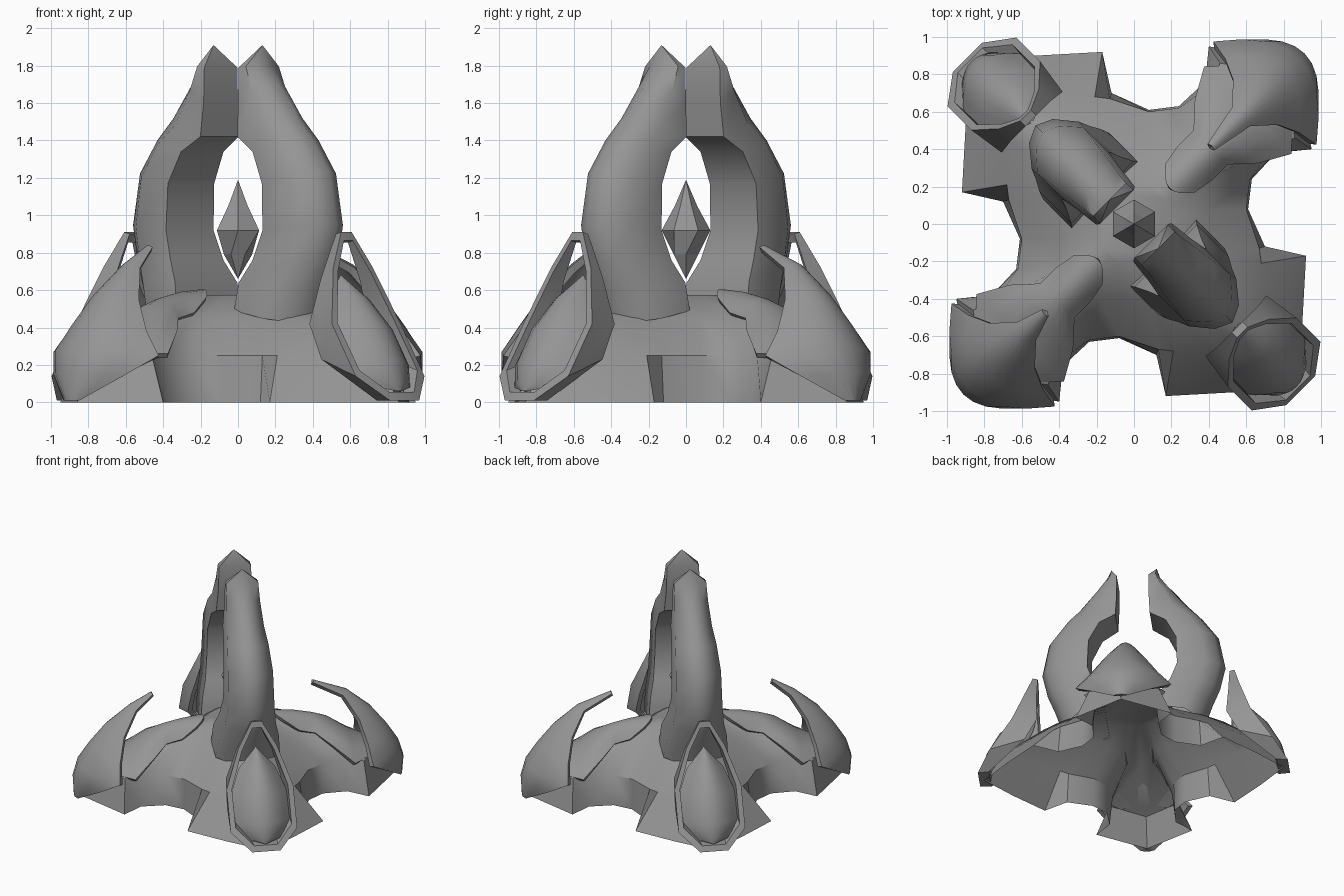
import bpy
import bmesh
import math
from mathutils import Matrix, Vector

cube = bpy.data.objects.get("Cube")
if cube:
    bpy.data.objects.remove(cube, do_unlink=True)

# One stone grey for everything
stone = bpy.data.materials.new("stone grey")
stone.use_nodes = True
GREY = (0.3, 0.3, 0.3, 1.0)
stone.diffuse_color = GREY
stone.node_tree.nodes["Principled BSDF"].inputs["Base Color"].default_value = GREY


def loft(name, rows, turn=0.0, closed=False, caps=(), wrap=False, thickness=0.0, angle=35):
    """Skin rows of points, turned about z by the given angle in degrees."""
    bm = bmesh.new()
    spin = Matrix.Rotation(math.radians(turn), 4, "Z")
    grid = [[bm.verts.new(spin @ Vector(p)) for p in row] for row in rows]
    pairs = list(zip(grid, grid[1:]))
    if wrap:
        pairs.append((grid[-1], grid[0]))
    for low, high in pairs:
        count = len(low)
        for i in range(count if closed else count - 1):
            j = (i + 1) % count
            bm.faces.new((low[i], low[j], high[j], high[i]))
    for end in caps:
        bm.faces.new(grid[end])
    bmesh.ops.remove_doubles(bm, verts=bm.verts[:], dist=0.0005)
    bmesh.ops.recalc_face_normals(bm, faces=bm.faces[:])
    if thickness:
        bmesh.ops.solidify(bm, geom=bm.faces[:], thickness=thickness)
        bmesh.ops.recalc_face_normals(bm, faces=bm.faces[:])
    mesh = bpy.data.meshes.new(name)
    bm.to_mesh(mesh)
    bm.free()
    mesh.materials.append(stone)
    obj = bpy.data.objects.new(name, mesh)
    bpy.context.collection.objects.link(obj)
    bpy.ops.object.select_all(action="DESELECT")
    obj.select_set(True)
    bpy.context.view_layer.objects.active = obj
    bpy.ops.object.shade_smooth_by_angle(angle=math.radians(angle))
    return obj


def arched(spine, steps=8):
    """Rows bowed between an edge (u, v, z) and a centre (u, z)."""
    rows = []
    for ue, ve, ze, uc, zc in spine:
        row = []
        for i in range(steps + 1):
            t = 2 * i / steps - 1
            bow = 1 - t * t
            row.append((ue + (uc - ue) * bow, ve * t, ze + (zc - ze) * bow))
        rows.append(row)
    return rows


def mirrored(half):
    """Close a half outline across v = 0."""
    return half + [(u, -v, z) for u, v, z in reversed(half)]


# Body: one quarter outline per level, mirrored over the diagonal, then turned half round
def full_ring(quarter, z):
    half = quarter + [(y, x) for x, y in reversed(quarter)][1:-1]
    return [(x, y, z) for x, y in half] + [(-x, -y, z) for x, y in half]


levels = [
    (0.0, [(.86, -.86), (.53, -.90), (.17, -.92), (.12, -.70), (-.08, -.61),
           (-.24, -.63), (-.38, -.76), (-.40, -.95), (-.86, -.86)]),
    (0.25, [(.74, -.74), (.48, -.72), (.21, -.68), (.13, -.67), (-.08, -.60),
            (-.24, -.62), (-.38, -.72), (-.46, -.86), (-.80, -.80)]),
    (0.45, [(.52, -.52), (.34, -.50), (.20, -.46), (.10, -.43), (-.07, -.40),
            (-.19, -.40), (-.26, -.43), (-.34, -.48), (-.47, -.47)]),
    (0.575, [(.15, -.15), (.13, -.17), (.10, -.19), (.06, -.21), (-.03, -.22),
             (-.07, -.21), (-.10, -.19), (-.13, -.17), (-.15, -.15)]),
]
loft("body", [full_ring(q, z) for z, q in levels], closed=True, caps=(-1,), angle=40)

# Horn: inner edge (u, z), outer ridge (u, z), half width, ending in a point
horn_spine = [
    (.22, .49, .58, .42, .25),
    (.24, .64, .64, .60, .235),
    (.31, .76, .70, .75, .20),
    (.365, .92, .745, .95, .18),
    (.355, 1.17, .69, 1.23, .175),
    (.27, 1.34, .56, 1.41, .16),
    (.14, 1.42, .45, 1.53, .145),
    (.13, 1.60, .31, 1.70, .13),
    (.13, 1.79, .22, 1.80, .125),
    (.185, 1.91, .185, 1.91, 0),
]


def horn_ring(ui, zi, uo, zo, w):
    half = []
    for along, across in ((1, 0), (.89, .5), (.6, 1), (0, 1)):
        half.append((ui + (uo - ui) * along, w * across, zi + (zo - zi) * along))
    return half + [(u, -v, z) for u, v, z in reversed(half[1:])]


# Hoop: front lip and back lip of half the outline
hoop_front = [(.82, .04, .91), (.87, .15, .72), (.97, .26, .42), (1.15, .26, .14), (1.26, .11, .01)]
hoop_back = [(.78, .04, .90), (.78, .15, .67), (.77, .23, .42), (.87, .24, .23), (1.17, .12, .01)]


def shrunk(outline):
    """Pull an outline inward to make the inner lip."""
    return [(u + (1.0 - u) * .08, v * .84, z + (.45 - z) * .1) for u, v, z in outline]


hoop_loops = [hoop_front, shrunk(hoop_front), shrunk(hoop_back), hoop_back]

# Bowed parts: edge (u, v, z) then centre (u, z)
egg = [(.77, .01, .66, .78, .68), (.83, .14, .53, .95, .56), (.93, .22, .36, 1.10, .40),
       (1.07, .22, .18, 1.20, .22), (1.18, .12, .08, 1.23, .11), (1.22, .02, .06, 1.23, .06)]
shield = [(.81, .07, .72, .85, .74), (.92, .17, .55, 1.04, .58), (.97, .28, .38, 1.16, .43),
          (.99, .39, .25, 1.25, .29), (1.13, .26, .14, 1.29, .16), (1.26, .06, .01, 1.28, .01)]
saddle = [(.35, .11, .56, .27, .605), (.46, .13, .48, .44, .59), (.58, .13, .45, .58, .56),
          (.70, .24, .38, .70, .51), (.86, .33, .26, .86, .39), (1.0, .20, .26, 1.02, .32)]

for side, turn in (("right_front", -45), ("left_back", 135)):
    loft(f"horn_{side}", [horn_ring(*s) for s in horn_spine], turn, closed=True, angle=55)
    loft(f"hoop_{side}", [mirrored(h) for h in hoop_loops], turn, closed=True, wrap=True)
    loft(f"egg_{side}", arched(egg), turn, angle=50)

# The shield over the back leg leans a little further in
for side, turn, tip in (("left_front", 225, .67), ("right_back", 45, .58)):
    top = (tip, .025, .83, tip + .01, .84)
    loft(f"shield_{side}", arched([top] + shield), turn, thickness=.04, angle=45)
    loft(f"saddle_{side}", arched(saddle), turn, thickness=.03)

# Floating crystal with flat facets
crystal = []
for z, radius, twist in ((.66, 0, 0), (.79, .075, 0), (.92, .13, 30), (1.05, .06, 30), (1.19, 0, 30)):
    crystal.append([(radius * math.cos(math.radians(60 * i + twist)),
                     radius * math.sin(math.radians(60 * i + twist)), z) for i in range(6)])
loft("crystal", crystal, closed=True, angle=1)
